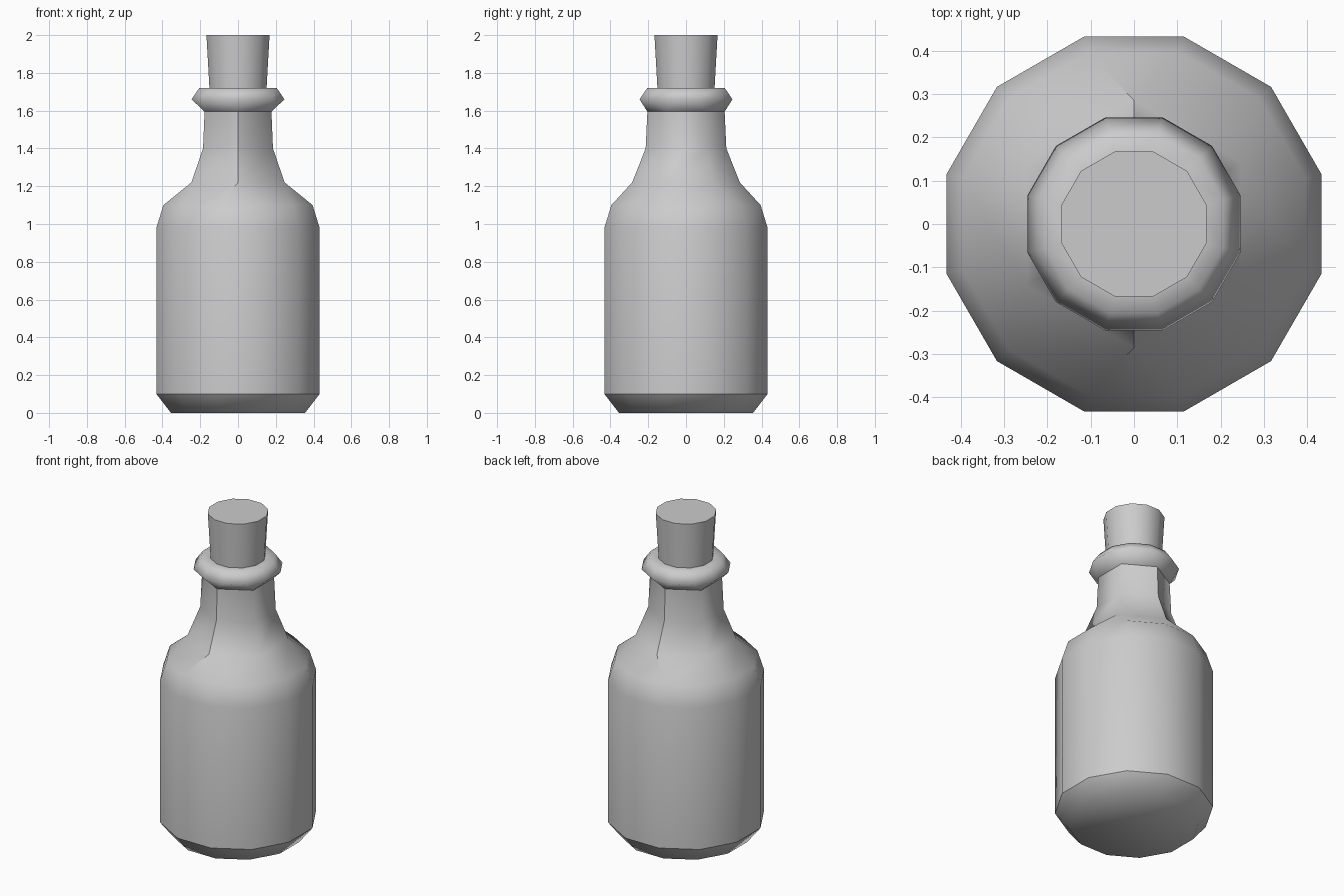
import bpy
import bmesh
from math import cos, sin, pi

cube = bpy.data.objects.get("Cube")
if cube:
    bpy.data.objects.remove(cube, do_unlink=True)

grey = bpy.data.materials.new("plain grey")
grey.use_nodes = True
colour = (0.6, 0.6, 0.6, 1)
grey.diffuse_color = colour
grey.node_tree.nodes["Principled BSDF"].inputs["Base Color"].default_value = colour


def ring(bm, sides, flat_radius, z):
    """Regular polygon measured across its flats, with flats facing +x and -x."""
    r = flat_radius / cos(pi / sides)
    angles = [pi * (2 * i + 1) / sides for i in range(sides)]
    return [bm.verts.new((r * cos(a), r * sin(a), z)) for a in angles]


def bridge(bm, a, b):
    """Join two rings; a twelve-sided ring may meet a six-sided one."""
    if len(a) < len(b):
        a, b = b, a
    n = len(b)
    for i in range(n):
        k = (i + 1) % n
        if len(a) == n:
            bm.faces.new((a[i], a[k], b[k], b[i]))
        else:
            bm.faces.new((a[2 * i], a[2 * i + 1], b[i]))
            bm.faces.new((a[2 * i + 1], a[2 * k], b[k], b[i]))


def lathe(name, profile, is_sharp):
    bm = bmesh.new()
    rings = [ring(bm, *p) for p in profile]
    for a, b in zip(rings, rings[1:]):
        bridge(bm, a, b)
    bm.faces.new(rings[0])
    bm.faces.new(rings[-1])
    bmesh.ops.recalc_face_normals(bm, faces=bm.faces)
    for f in bm.faces:
        f.smooth = True
    for e in bm.edges:
        e.smooth = not is_sharp(*[v.co for v in e.verts])
    mesh = bpy.data.meshes.new(name)
    bm.to_mesh(mesh)
    bm.free()
    mesh.materials.append(grey)
    obj = bpy.data.objects.new(name, mesh)
    bpy.context.collection.objects.link(obj)
    return obj


BASE, NECK_LOW, NECK_TOP, LIP_TOP = 0.1, 1.22, 1.595, 1.72


def bottle_sharp(p, q):
    # Creases around the base and under the lip
    if abs(p.z - q.z) < 1e-4:
        return min(abs(p.z - BASE), abs(p.z - NECK_TOP)) < 1e-4
    low, high = sorted((p, q), key=lambda v: v.z)
    on_seam = abs(high.x) < 1e-4 and high.z < NECK_TOP + 0.01
    # Neck seam, and its turn into the shoulder
    return on_seam and (abs(low.x) < 1e-4 or low.x < 0)


# Bottle: twelve-sided body, six-sided neck, twelve-sided lip
lathe("bottle", [
    (12, 0.355, 0),
    (12, 0.432, BASE),
    (12, 0.432, 0.98),
    (12, 0.395, 1.1),
    (6, 0.247, NECK_LOW),
    (6, 0.185, 1.4),
    (6, 0.177, NECK_TOP),
    (12, 0.246, 1.66),
    (12, 0.205, LIP_TOP),
    (12, 0.15, LIP_TOP),
], bottle_sharp)

# Cork: tapered plug with sharp rims
lathe("cork", [(12, 0.151, LIP_TOP - 0.005), (12, 0.167, 2)],
      lambda p, q: abs(p.z - q.z) < 1e-4)
